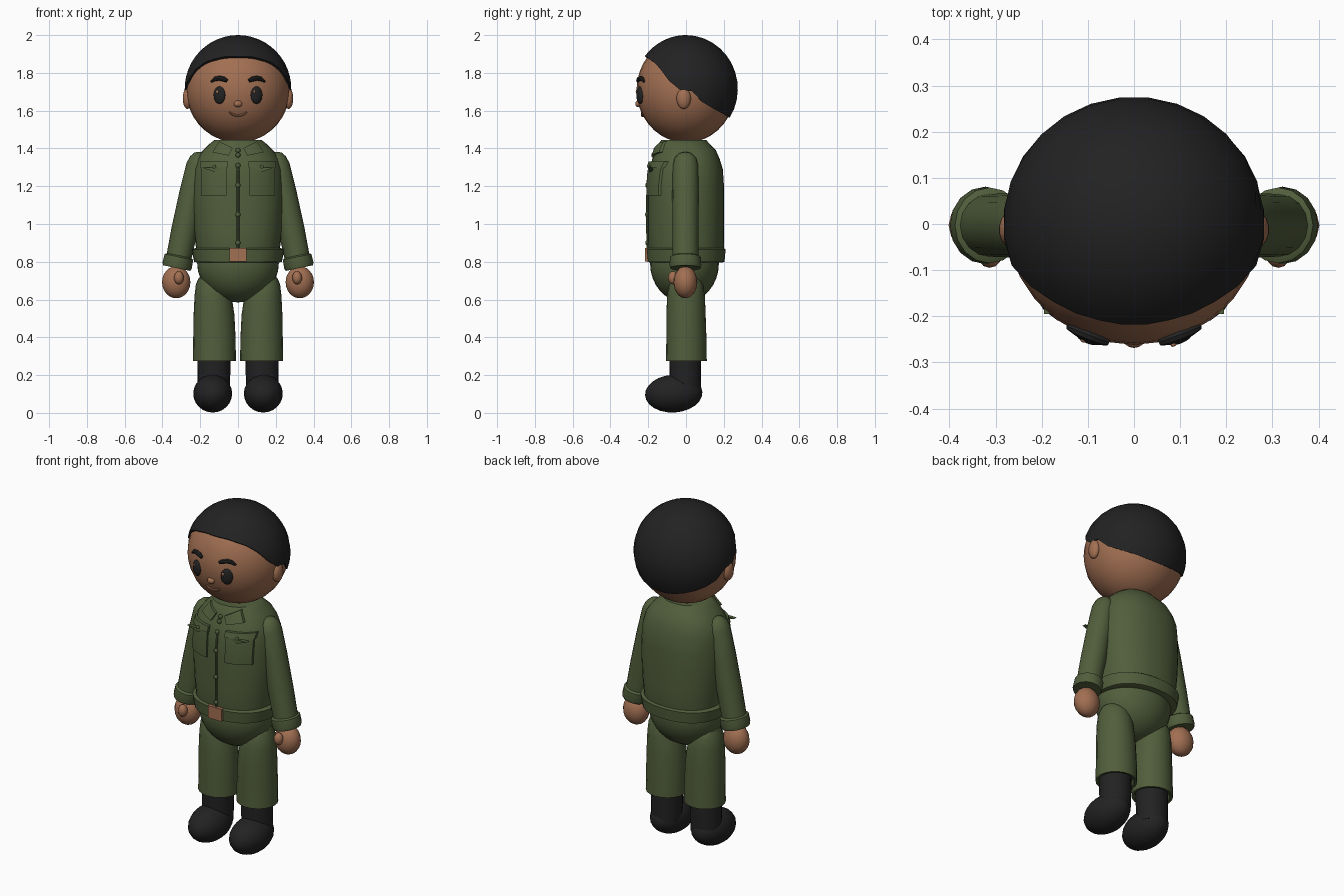
import bpy, bmesh, math
from mathutils import Matrix, Vector

if "Cube" in bpy.data.objects:
    bpy.data.objects.remove(bpy.data.objects["Cube"])


def material(name, rgb):
    m = bpy.data.materials.new(name)
    m.diffuse_color = (*rgb, 1)
    m.use_nodes = True
    m.node_tree.nodes["Principled BSDF"].inputs["Base Color"].default_value = m.diffuse_color
    return m


GREEN = material("olive_cloth", (0.083, 0.112, 0.045))
SKIN = material("brown_skin", (0.36, 0.16, 0.085))
BLACK = material("soft_black", (0.016, 0.016, 0.017))


def finish(name, bm, mat, angle=40):
    bmesh.ops.recalc_face_normals(bm, faces=bm.faces)
    me = bpy.data.meshes.new(name)
    bm.to_mesh(me)
    bm.free()
    ob = bpy.data.objects.new(name, me)
    bpy.context.collection.objects.link(ob)
    me.materials.append(mat)
    bpy.ops.object.select_all(action='DESELECT')
    ob.select_set(True)
    bpy.context.view_layer.objects.active = ob
    bpy.ops.object.shade_smooth_by_angle(angle=math.radians(angle))
    return ob


def ball(name, mat, c, r, rot=None, segs=20, rings=12):
    bm = bmesh.new()
    bmesh.ops.create_uvsphere(bm, u_segments=segs, v_segments=rings, radius=1)
    m = Matrix.Translation(c) @ (rot or Matrix()) @ Matrix.Diagonal((*r, 1))
    bmesh.ops.transform(bm, matrix=m, verts=bm.verts)
    return finish(name, bm, mat)


def loft(name, mat, rings, segs=24, power=2.0, mat4=None):
    """Skin a stack of (cx, cy, z, rx, ry) superellipse sections."""
    bm = bmesh.new()
    rows = []
    for cx, cy, z, rx, ry in rings:
        row = []
        for i in range(segs):
            a = 2 * math.pi * i / segs
            c, s = math.cos(a), math.sin(a)
            row.append(bm.verts.new((cx + rx * math.copysign(abs(c) ** (2 / power), c),
                                     cy + ry * math.copysign(abs(s) ** (2 / power), s), z)))
        rows.append(row)
    for a, b in zip(rows, rows[1:]):
        for i in range(segs):
            j = (i + 1) % segs
            bm.faces.new((a[i], a[j], b[j], b[i]))
    bm.faces.new(rows[0])
    bm.faces.new(rows[-1])
    if mat4:
        bmesh.ops.transform(bm, matrix=mat4, verts=bm.verts)
    return finish(name, bm, mat)


def tube(name, mat, pts, radii):
    cu = bpy.data.curves.new(name, 'CURVE')
    cu.dimensions = '3D'
    cu.bevel_depth = 1
    cu.bevel_resolution = 2
    cu.use_fill_caps = True
    sp = cu.splines.new('POLY')
    sp.points.add(len(pts) - 1)
    for p, co, r in zip(sp.points, pts, radii):
        p.co, p.radius = (*co, 1), r
    ob = bpy.data.objects.new(name, cu)
    bpy.context.collection.objects.link(ob)
    cu.materials.append(mat)
    bpy.ops.object.select_all(action='DESELECT')
    ob.select_set(True)
    bpy.context.view_layer.objects.active = ob
    bpy.ops.object.convert(target='MESH')
    bpy.ops.object.shade_smooth_by_angle(angle=math.radians(40))


def lerp(table, t):
    for (a, u), (b, v) in zip(table, table[1:]):
        if t <= b:
            return u + (v - u) * max(0, (t - a) / (b - a))
    return table[-1][1]


# Jacket body
TORSO = [(0, 0, .80, .215, .185), (0, 0, .87, .222, .20), (0, 0, .98, .235, .202), (0, 0, 1.1, .243, .202),
         (0, 0, 1.2, .242, .201), (0, 0, 1.29, .235, .195), (0, 0, 1.345, .218, .178),
         (0, 0, 1.39, .187, .158), (0, -.01, 1.425, .15, .135), (0, -.012, 1.445, .125, .118)]
POWER = 2.3
loft("jacket", GREEN, TORSO, 32, POWER)
loft("jacket_waistband", GREEN, [(0, 0, .795, .215, .19), (0, 0, .80, .232, .204), (0, 0, .835, .24, .207),
                                 (0, 0, .865, .245, .21), (0, 0, .873, .225, .2)], 32, POWER)


def chest(x, z):
    rx = lerp([(r[2], r[3]) for r in TORSO], z)
    ry = lerp([(r[2], r[4] - r[1]) for r in TORSO], z)
    return -ry * max(0, 1 - abs(x / rx) ** POWER) ** (1 / POWER)


def patch(name, mat, corners, lift, n=6):
    """Quad panel (bl, br, tr, tl in x, z) laid over the chest with a thickness."""
    bl, br, tr, tl = map(Vector, corners)
    bm = bmesh.new()
    g = {}
    for d, off in ((0, -lift), (1, .01)):
        for i in range(n + 1):
            for j in range(n + 1):
                p = bl.lerp(br, i / n).lerp(tl.lerp(tr, i / n), j / n)
                g[d, i, j] = bm.verts.new((p.x, chest(p.x, p.y) + off, p.y))
    for d in (0, 1):
        for i in range(n):
            for j in range(n):
                bm.faces.new((g[d, i, j], g[d, i + 1, j], g[d, i + 1, j + 1], g[d, i, j + 1]))
    for i in range(n):
        for k in (0, n):
            bm.faces.new((g[0, i, k], g[0, i + 1, k], g[1, i + 1, k], g[1, i, k]))
            bm.faces.new((g[0, k, i], g[0, k, i + 1], g[1, k, i + 1], g[1, k, i]))
    return finish(name, bm, mat)


# Front seam, buttons and buckle
zs = [.87 + .45 * i / 8 for i in range(9)]
tube("front_seam", GREEN, [(0, chest(0, z) - .002, z) for z in zs], [.007] * 9)
for z in (.9, 1.05, 1.205, 1.31, 1.365, 1.39):
    ball("button", GREEN, (0, chest(0, z) - .006, z), (.013, .009, .013), segs=12, rings=8)
bm = bmesh.new()
bmesh.ops.create_cube(bm, size=1)
bmesh.ops.transform(bm, verts=bm.verts,
                    matrix=Matrix.Translation((0, -.208, .838)) @ Matrix.Diagonal((.09, .02, .072, 1)))
finish("belt_buckle", bm, SKIN)

# Trouser seat
ball("trouser_seat", GREEN, (0, -.008, .79), (.216, .182, .205), segs=28, rings=16)

# Head: skin ball and hair shell with a slanted hairline
HC, HR = (0, 0, 1.71), (.275, .262, .279)
ball("head", SKIN, HC, HR, segs=28, rings=18)
LINE = [(-.23, 1.895), (-.206, 1.885), (-.153, 1.845), (-.095, 1.765), (-.048, 1.712), (.03, 1.705),
        (.09, 1.645), (.238, 1.56), (.28, 1.54)]
bm = bmesh.new()
N, M = 28, 12
rows = [[] for _ in range(M + 1)]
top = bm.verts.new((0, 0, 2.0))
for i in range(N):
    a = 2 * math.pi * i / N + math.pi / N

    def shell(t, s=1):
        return (.284 * s * math.sin(t) * math.cos(a), .276 * s * math.sin(t) * math.sin(a),
                1.715 + .285 * s * math.cos(t))
    t = .3
    while t < 2.6 and shell(t)[2] > lerp(LINE, shell(t)[1]):
        t += .01
    for k in range(M):
        rows[k].append(bm.verts.new(shell(t * (k + 1) / M)))
    rows[M].append(bm.verts.new(shell(t, .93)))
for i in range(N):
    j = (i + 1) % N
    bm.faces.new((top, rows[0][i], rows[0][j]))
    for k in range(M):
        bm.faces.new((rows[k][i], rows[k + 1][i], rows[k + 1][j], rows[k][j]))
finish("hair", bm, BLACK)


def face_pt(x, z, lift=0.0):
    q = 1 - (x / HR[0]) ** 2 - ((z - HC[2]) / HR[2]) ** 2
    return Vector((x, -HR[1] * math.sqrt(q) - lift, z))


# Nose and smile
ball("nose", SKIN, face_pt(0, 1.636, -.002), (.023, .018, .018), segs=14, rings=8)
smile = [(-.046 + .092 * i / 8) for i in range(9)]
tube("mouth", SKIN, [face_pt(x, 1.573 + 9 * x * x, .002) for x in smile],
     [.004, .006, .007, .007, .007, .007, .007, .006, .004])

# Mirrored parts
for s, side in ((1, "left"), (-1, "right")):
    turn = Matrix.Rotation(s * .4, 4, 'Z')
    ball(f"ear_{side}", SKIN, (s * .268, -.012, 1.665), (.025, .038, .056), segs=14)
    ball(f"eye_{side}", BLACK, face_pt(s * .098, 1.682), (.033, .016, .046), turn)
    ball(f"eye_glint_{side}", SKIN, face_pt(s * .098 - .012, 1.7, .013), (.007, .004, .009), turn, 10, 6)
    brow = [(.057, 1.758), (.075, 1.767), (.1, 1.772), (.122, 1.768), (.143, 1.754)]
    tube(f"eyebrow_{side}", BLACK, [face_pt(s * x, z, .003) for x, z in brow],
         [.009, .013, .013, .012, .006])

    # Collar and pockets
    quad = lambda pts: [(s * x, z) for x, z in pts]
    patch(f"collar_{side}", GREEN, quad([(.05, 1.362), (.136, 1.38), (.1, 1.438), (.028, 1.402)]), .016)
    patch(f"pocket_{side}", GREEN, quad([(.06, 1.15), (.195, 1.15), (.195, 1.3), (.06, 1.3)]), .012)
    patch(f"pocket_flap_{side}", GREEN, quad([(.055, 1.298), (.2, 1.298), (.2, 1.33), (.055, 1.33)]), .019)
    bm = bmesh.new()
    lo = [bm.verts.new((s * x, chest(.127, 1.28) - d, z)) for d in (.022, 0)
          for x, z in ((.06, 1.3), (.195, 1.3), (.127, 1.276))]
    bm.faces.new(lo[:3])
    bm.faces.new(lo[3:])
    for i in range(3):
        j = (i + 1) % 3
        bm.faces.new((lo[i], lo[j], lo[j + 3], lo[i + 3]))
    finish(f"flap_point_{side}", bm, GREEN)
    ball(f"pocket_button_{side}", GREEN, (s * .127, chest(.127, 1.3) - .022, 1.303), (.011, .007, .011),
         segs=10, rings=6)

    # Sleeve and cuff share one tilted axis
    tilt = Matrix.Translation((s * .212, -.003, 1.31)) @ Matrix.Rotation(-s * .205, 4, 'Y')
    loft(f"sleeve_{side}", GREEN, [(0, 0, -.52, .066, .068), (0, 0, -.35, .07, .069), (0, 0, -.15, .068, .07),
                                   (0, 0, 0, .062, .068), (0, 0, .04, .05, .058), (0, 0, .063, .032, .036),
                                   (0, 0, .072, .01, .012)], 16, mat4=tilt)
    loft(f"cuff_{side}", GREEN, [(0, 0, -.555, .062, .064), (0, 0, -.555, .074, .08), (0, 0, -.54, .079, .084),
                                 (0, 0, -.495, .077, .082), (0, 0, -.486, .062, .066)], 16, mat4=tilt)
    ball(f"hand_{side}", SKIN, (s * .327, -.003, .692), (.075, .063, .085), segs=16)
    ball(f"thumb_{side}", SKIN, (s * .313, -.068, .715), (.026, .027, .035), segs=12, rings=8)

    # Trouser leg with an open hem, boot shaft and rounded foot
    loft(f"trouser_leg_{side}", GREEN, [(s * .125, 0, .30, .09, .09), (s * .125, 0, .278, .098, .096),
                                        (s * .125, .002, .275, .114, .108), (s * .125, .002, .4, .112, .106),
                                        (s * .127, 0, .52, .108, .104), (s * .132, 0, .62, .098, .1),
                                        (s * .138, 0, .68, .085, .09), (s * .142, 0, .715, .066, .07),
                                        (s * .144, 0, .73, .03, .035)], 20)
    loft(f"boot_shaft_{side}", BLACK, [(s * .13, -.002, .1, .085, .08), (s * .128, -.004, .2, .087, .084),
                                       (s * .126, -.004, .31, .088, .085)], 20)
    ball(f"boot_foot_{side}", BLACK, (s * .134, -.065, .102), (.103, .152, .1),
         Matrix.Rotation(.06, 4, 'X'))
